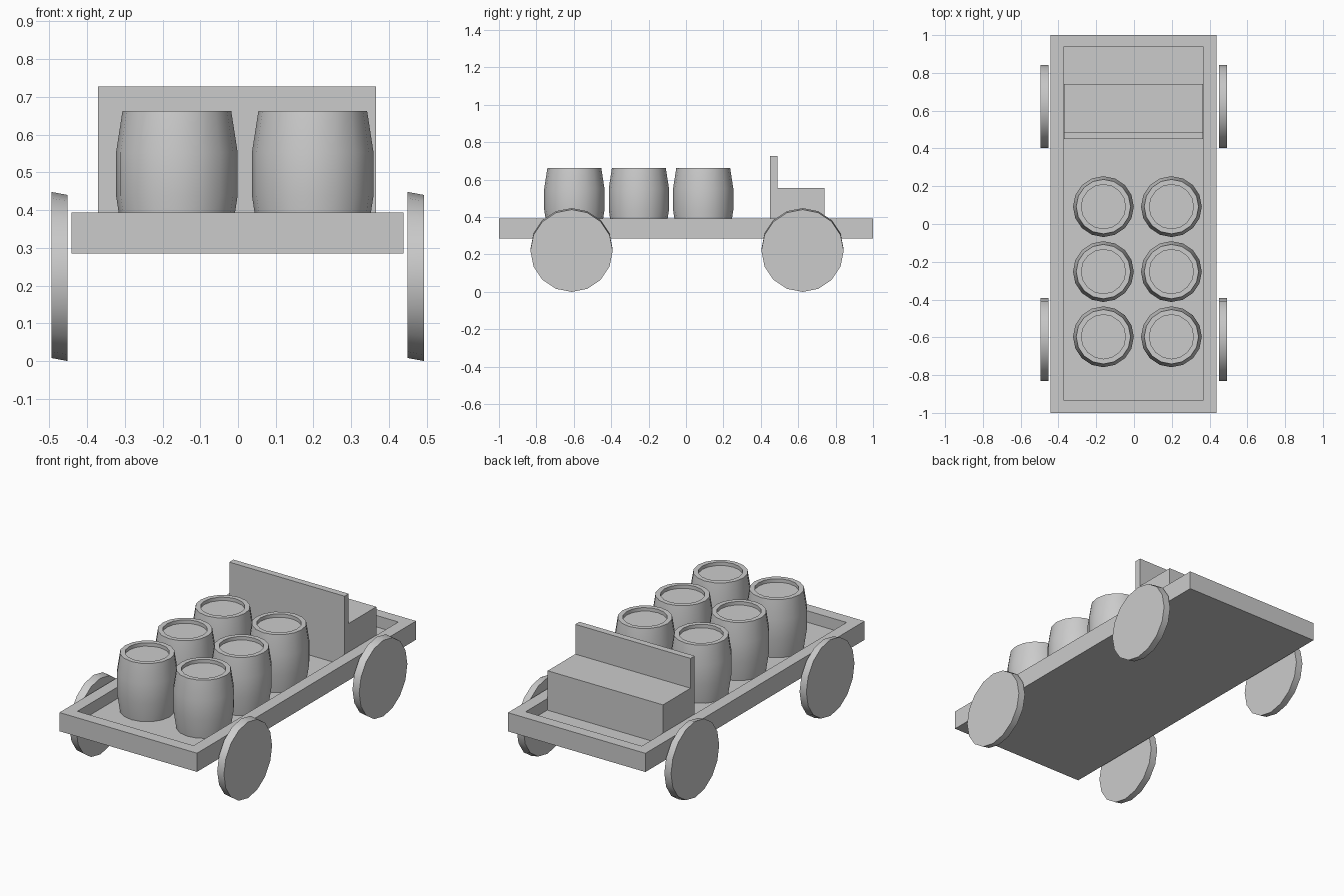
import bpy, bmesh, math

if "Cube" in bpy.data.objects:
    bpy.data.objects.remove(bpy.data.objects["Cube"])


def make_object(name, bm, smooth=False):
    bmesh.ops.recalc_face_normals(bm, faces=bm.faces)
    mesh = bpy.data.meshes.new(name)
    bm.to_mesh(mesh)
    bm.free()
    obj = bpy.data.objects.new(name, mesh)
    bpy.context.collection.objects.link(obj)
    if smooth:
        bpy.ops.object.select_all(action='DESELECT')
        bpy.context.view_layer.objects.active = obj
        obj.select_set(True)
        bpy.ops.object.shade_smooth_by_angle(angle=math.radians(35))
    return obj


def loft(name, rings):
    """Skin a list of rings (lists of points) and cap both ends."""
    bm = bmesh.new()
    loops = [[bm.verts.new(p) for p in ring] for ring in rings]
    n = len(loops[0])
    for a, b in zip(loops, loops[1:]):
        for i in range(n):
            j = (i + 1) % n
            bm.faces.new((a[i], a[j], b[j], b[i]))
    bm.faces.new(loops[0])
    bm.faces.new(loops[-1])
    return make_object(name, bm, smooth=n > 6)


def rect(x0, x1, y0, y1, z):
    return [(x0, y0, z), (x1, y0, z), (x1, y1, z), (x0, y1, z)]


SIDES = 16
ANGLES = [2 * math.pi * i / SIDES for i in range(SIDES)]
FLOOR = 0.327

# Bed: shallow open tray with a raised rim
outer = (-0.441, 0.438, -1.0, 1.0)
inner = (-0.373, 0.369, -0.933, 0.937)
loft("cargo_bed", [rect(*outer, 0.285), rect(*outer, 0.393),
                   rect(*inner, 0.393), rect(*inner, FLOOR)])

# Bench seat: L-shaped side profile extruded across the bed
profile = [(0.45, FLOOR), (0.74, FLOOR), (0.74, 0.555),
           (0.488, 0.555), (0.488, 0.727), (0.45, 0.727)]
loft("bench_seat", [[(x, y, z) for y, z in profile] for x in (-0.371, 0.366)])

# Barrels: bulged sides with a recessed lid
barrel_profile = [(0.144, FLOOR), (0.161, 0.438), (0.161, 0.553),
                  (0.144, 0.663), (0.117, 0.663), (0.117, 0.643)]
for row, y in enumerate((-0.597, -0.252, 0.092)):
    for side, x in (("left", -0.162), ("right", 0.198)):
        loft(f"barrel_{side}_{row + 1}",
             [[(x + r * math.cos(a), y + r * math.sin(a), z) for a in ANGLES]
              for r, z in barrel_profile])

# Wheels: thin discs, slightly skewed across their thickness
for end, y in (("front", -0.612), ("back", 0.623)):
    for side, x in (("left", -0.473), ("right", 0.471)):
        loft(f"wheel_{end}_{side}",
             [[(x + s * 0.0215, y + 0.22 * math.sin(a),
                0.224 - s * 0.004 + 0.22 * math.cos(a)) for a in ANGLES]
              for s in (-1, 1)])
